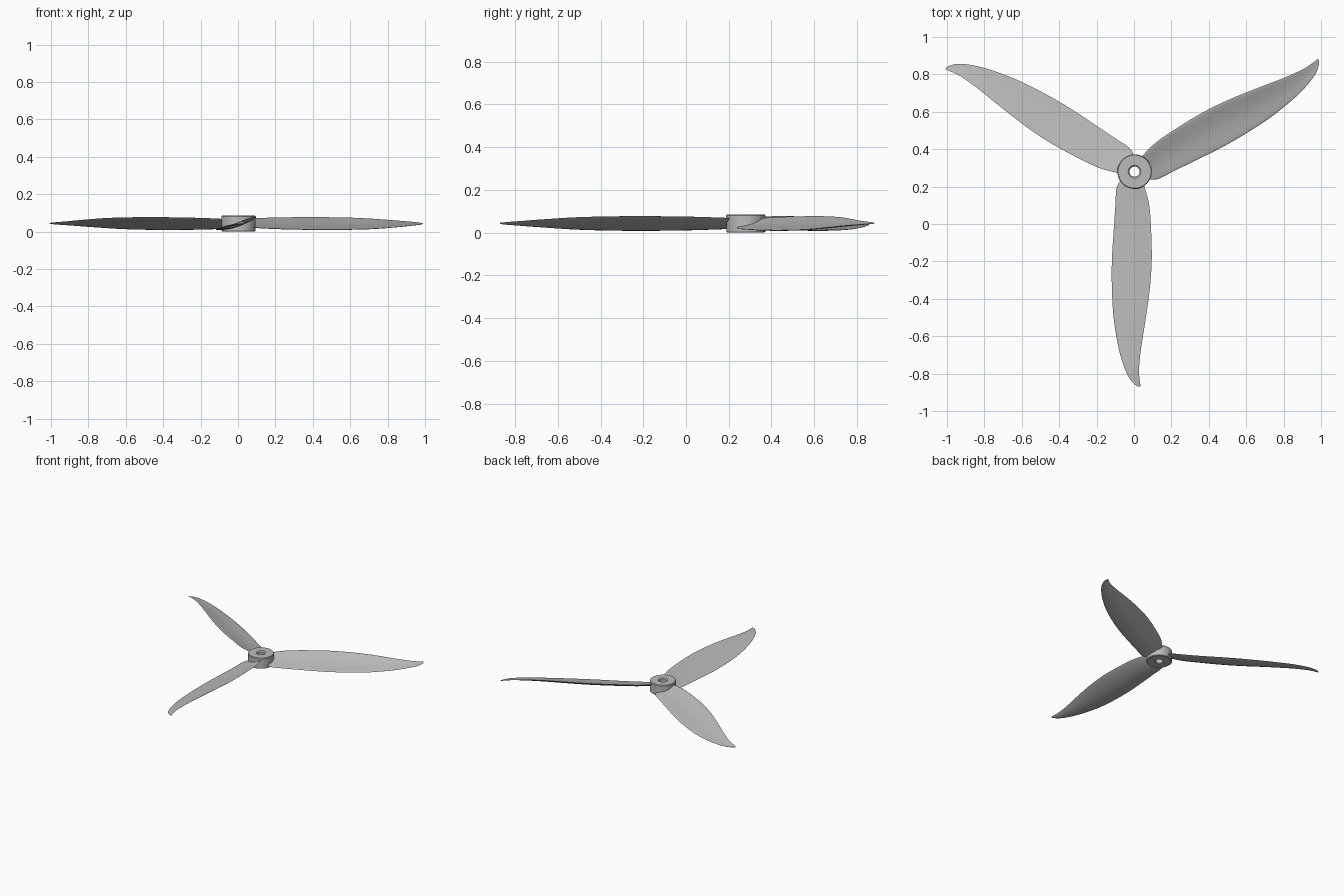
import bpy
import bmesh
from math import sin, cos, pi, radians
from mathutils import Matrix, Vector

cube = bpy.data.objects.get("Cube")
if cube:
    bpy.data.objects.remove(cube)

HUB = Vector((0.003, 0.28, 0))
MID_Z = 0.044

grey = bpy.data.materials.new("light_grey")
grey.use_nodes = True
grey.diffuse_color = (0.5, 0.5, 0.5, 1)
grey.node_tree.nodes["Principled BSDF"].inputs["Base Color"].default_value = (0.5, 0.5, 0.5, 1)


def finish(bm, name, angle):
    """Turn a bmesh into a smooth shaded object."""
    bmesh.ops.recalc_face_normals(bm, faces=bm.faces)
    mesh = bpy.data.meshes.new(name)
    bm.to_mesh(mesh)
    bm.free()
    mesh.materials.append(grey)
    obj = bpy.data.objects.new(name, mesh)
    bpy.context.collection.objects.link(obj)
    bpy.ops.object.select_all(action='DESELECT')
    obj.select_set(True)
    bpy.context.view_layer.objects.active = obj
    bpy.ops.object.shade_smooth_by_angle(angle=radians(angle))
    return obj


def spline(points, steps):
    """Catmull-Rom curve through tuples of any length."""
    pts = [Vector(p) for p in points]
    pts = [pts[0] * 2 - pts[1]] + pts + [pts[-1] * 2 - pts[-2]]
    out = []
    for a, b, c, d in zip(pts, pts[1:], pts[2:], pts[3:]):
        for i in range(steps):
            t = i / steps
            out.append(0.5 * (2 * b + (c - a) * t + (2 * a - 5 * b + 4 * c - d) * t * t
                              + (3 * b - a - 3 * c + d) * t ** 3))
    return out + [pts[-2]]


# Blade stations: radius, low edge, high edge, half rise
STATIONS = [
    (0.045, -0.075, 0.045, 0.020),
    (0.09, -0.097, 0.056, 0.025),
    (0.17, -0.102, 0.077, 0.028),
    (0.28, -0.109, 0.087, 0.031),
    (0.467, -0.121, 0.092, 0.033),
    (0.63, -0.121, 0.081, 0.032),
    (0.79, -0.111, 0.059, 0.028),
    (0.95, -0.084, 0.034, 0.018),
    (1.055, -0.052, 0.024, 0.010),
    (1.11, -0.024, 0.027, 0.006),
    (1.14, 0.004, 0.031, 0.003),
    (1.15, 0.022, 0.032, 0.002),
]
ACROSS = 12


def section(r, low, high, rise):
    """Closed twisted section, sagging between its two edges."""
    chord = high - low
    ring = []
    for k in range(2 * ACROSS):
        a = pi * k / ACROSS
        u = (1 - cos(a)) / 2
        sag = 0.065 * chord * sin(pi * u)
        thick = 0.034 * chord * sin(a) + 0.001 * sin(a)
        ring.append((low + chord * u, -r, MID_Z + rise * (2 * u - 1) - sag + thick))
    return ring


def blade(name, turn):
    bm = bmesh.new()
    rings = [[bm.verts.new(p) for p in section(*s)] for s in spline(STATIONS, 4)]
    n = 2 * ACROSS
    for a, b in zip(rings, rings[1:]):
        for k in range(n):
            bm.faces.new((a[k], a[(k + 1) % n], b[(k + 1) % n], b[k]))
    bm.faces.new(rings[0])
    bm.faces.new(rings[-1])
    bm.transform(Matrix.Translation(HUB) @ Matrix.Rotation(radians(turn), 4, 'Z'))
    finish(bm, name, 50)


for name, turn in (("front_blade", 0), ("left_blade", 120), ("right_blade", -120)):
    blade(name, turn)

# Hub: closed profile turned around the shaft hole
PROFILE = [(0.027, 0.005), (0.032, 0), (0.086, 0), (0.091, 0.004),
           (0.092, 0.08), (0.088, 0.085), (0.034, 0.085), (0.027, 0.078)]
SIDES = 64
bm = bmesh.new()
rings = []
for i in range(SIDES):
    a = 2 * pi * i / SIDES
    rings.append([bm.verts.new((r * cos(a), r * sin(a), z)) for r, z in PROFILE])
for i, ring in enumerate(rings):
    following = rings[(i + 1) % SIDES]
    for k in range(len(PROFILE)):
        j = (k + 1) % len(PROFILE)
        bm.faces.new((ring[k], following[k], following[j], ring[j]))
bm.transform(Matrix.Translation(HUB))
finish(bm, "hub", 30)
